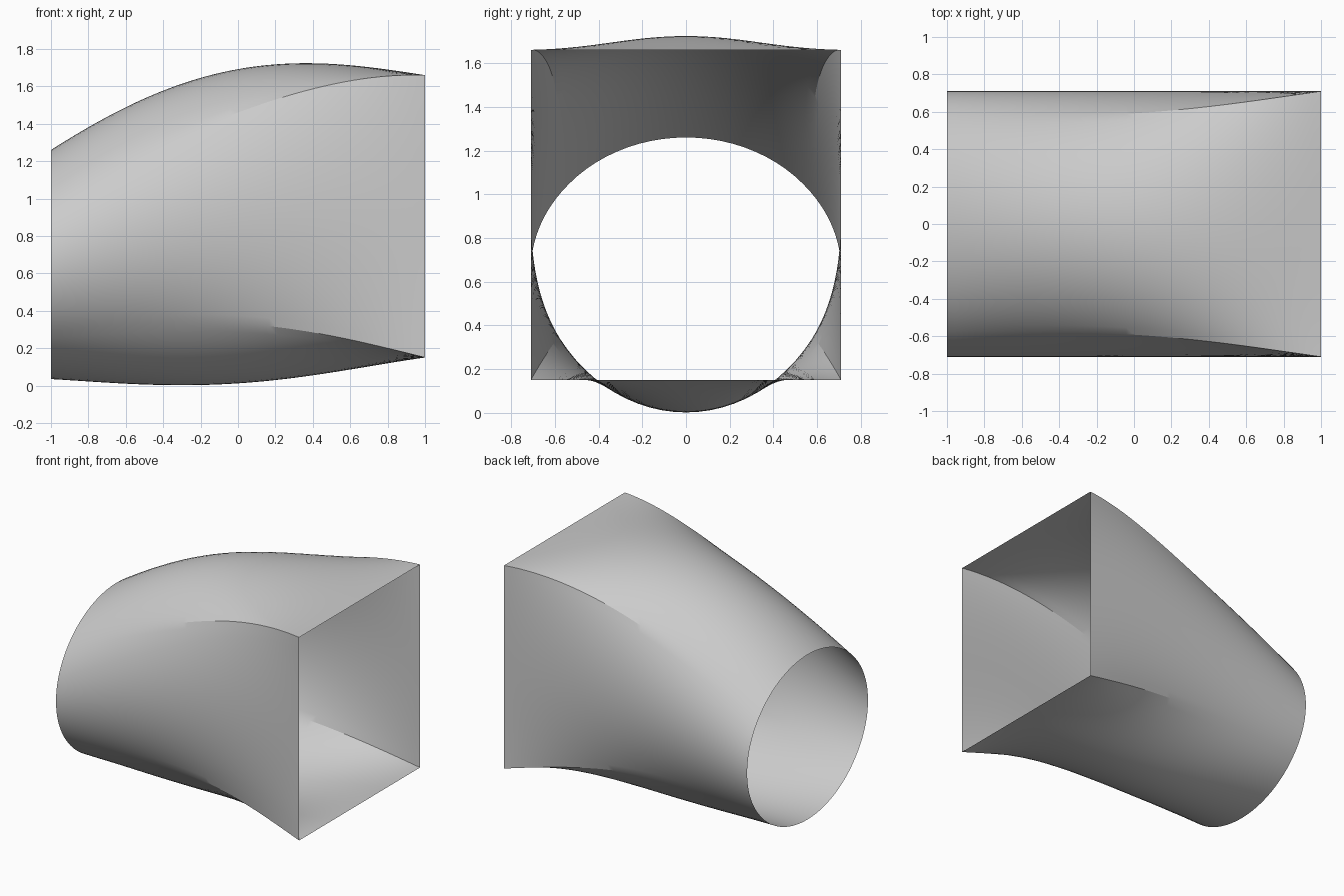
import bpy, bmesh
from math import sin, cos, pi, acos, radians

cube = bpy.data.objects.get("Cube")
if cube:
    bpy.data.objects.remove(cube, do_unlink=True)

# Guide curves sampled at five evenly spaced stations, round end to square end
STATIONS = (-1, -0.5, 0, 0.5, 1)
TOP = (1.26, 1.535, 1.692, 1.72, 1.66)
BOTTOM = (0.035, 0.006, 0.012, 0.07, 0.15)
CORNER_Y = (0.57, 0.575, 0.592, 0.64, 0.71)
CORNER_TOP = (1.01, 1.25, 1.46, 1.61, 1.66)
CORNER_BOTTOM = (0.29, 0.335, 0.333, 0.266, 0.15)
HALF_WIDTH = 0.71
ARC = acos(0.596)       # half angle of the top and bottom arcs
SIDE_ARC = pi / 2 - ARC
STEPS, RINGS = 24, 48


def guide(values, x):
    """Smooth curve through the station values."""
    total = 0
    for i, v in enumerate(values):
        for j, s in enumerate(STATIONS):
            if j != i:
                v *= (x - s) / (STATIONS[i] - s)
        total += v
    return total


def arc(half_angle):
    """Across (1 to -1) and rise (0 at corners, 1 in the middle) along an arc."""
    for k in range(STEPS):
        a = half_angle * (1 - 2 * k / STEPS)
        yield sin(a) / sin(half_angle), (cos(a) - cos(half_angle)) / (1 - cos(half_angle))


def section(x):
    """Four arcs meeting at the corners."""
    top, bottom, cy = guide(TOP, x), guide(BOTTOM, x), guide(CORNER_Y, x)
    zt, zb = guide(CORNER_TOP, x), guide(CORNER_BOTTOM, x)
    mid, half = (zt + zb) / 2, (zt - zb) / 2
    bulge = HALF_WIDTH - cy
    points = [(x, cy * a, zt + (top - zt) * r) for a, r in arc(ARC)]
    points += [(x, -cy - bulge * r, mid + half * a) for a, r in arc(SIDE_ARC)]
    points += [(x, -cy * a, zb + (bottom - zb) * r) for a, r in arc(ARC)]
    points += [(x, cy + bulge * r, mid - half * a) for a, r in arc(SIDE_ARC)]
    return points


# Open duct skin lofted from the round end to the square end
bm = bmesh.new()
rings = [[bm.verts.new(p) for p in section(-1 + 2 * i / RINGS)] for i in range(RINGS + 1)]
for a, b in zip(rings, rings[1:]):
    for j in range(len(a)):
        k = (j + 1) % len(a)
        bm.faces.new((a[j], a[k], b[k], b[j]))
mesh = bpy.data.meshes.new("transition_duct")
bm.to_mesh(mesh)
bm.free()
duct = bpy.data.objects.new("transition_duct", mesh)
bpy.context.collection.objects.link(duct)

# Plain grey finish
grey = bpy.data.materials.new("light_grey")
grey.use_nodes = True
colour = (0.6, 0.6, 0.6, 1)
grey.diffuse_color = colour
grey.node_tree.nodes["Principled BSDF"].inputs["Base Color"].default_value = colour
mesh.materials.append(grey)

# Smooth skin, with the corner creases kept sharp
bpy.ops.object.select_all(action='DESELECT')
duct.select_set(True)
bpy.context.view_layer.objects.active = duct
bpy.ops.object.shade_smooth_by_angle(angle=radians(20))
